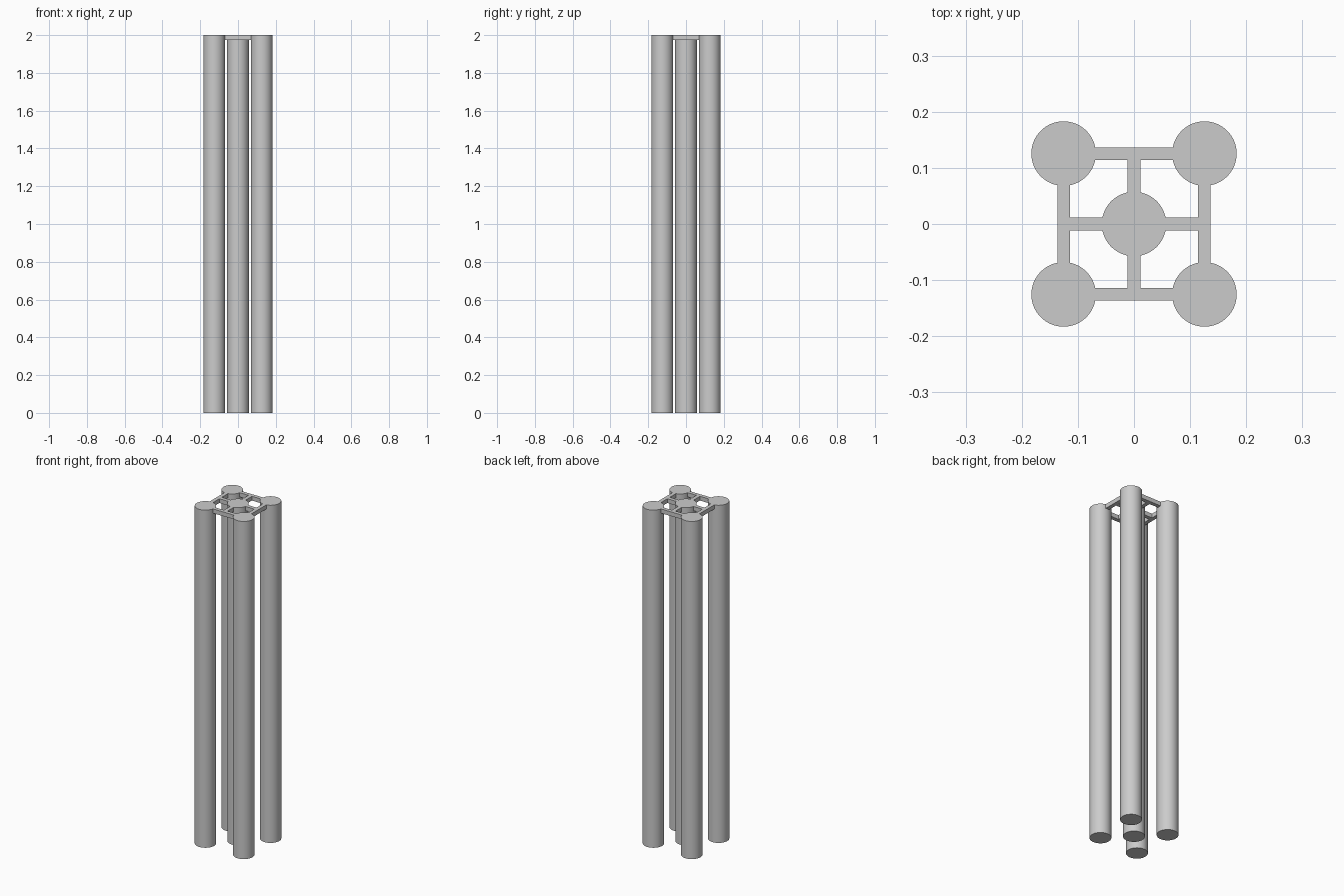
import bpy

if "Cube" in bpy.data.objects:
    bpy.data.objects.remove(bpy.data.objects["Cube"])

R = 0.0575      # tube radius
C = 0.1255      # corner tube offset
W = 0.0225      # bar width
T = 0.025       # bar depth
H = 2.0         # overall height

grey = bpy.data.materials.new("light grey")
grey.diffuse_color = (0.6, 0.6, 0.6, 1)
grey.use_nodes = True
grey.node_tree.nodes["Principled BSDF"].inputs["Base Color"].default_value = grey.diffuse_color


def tube(name, x, y):
    bpy.ops.mesh.primitive_cylinder_add(vertices=64, radius=R, depth=H,
                                        location=(x, y, H / 2))
    ob = bpy.context.object
    ob.name = name
    ob.data.materials.append(grey)
    bpy.ops.object.shade_smooth_by_angle()


def bar(name, x0, x1, y0, y1):
    bpy.ops.mesh.primitive_cube_add(size=1, location=((x0 + x1) / 2, (y0 + y1) / 2, H - T / 2))
    ob = bpy.context.object
    ob.name = name
    ob.scale = (abs(x1 - x0), abs(y1 - y0), T)
    bpy.ops.object.transform_apply(location=False, rotation=False, scale=True)
    ob.data.materials.append(grey)


# five upright tubes
tube("center_tube", 0, 0)
for sx in (-1, 1):
    for sy in (-1, 1):
        tube("corner_tube", sx * C, sy * C)

# connecting frame at the top: outer bars and inner spokes
h = W / 2
inner = R - 0.002   # bars end just inside the tube walls
for s in (-1, 1):
    bar("outer_bar_x", -C + inner, C - inner, s * C - h, s * C + h)
    bar("outer_bar_y", s * C - h, s * C + h, -C + inner, C - inner)
    bar("spoke_x", s * inner, s * (C - h), -h, h)
    bar("spoke_y", -h, h, s * inner, s * (C - h))
